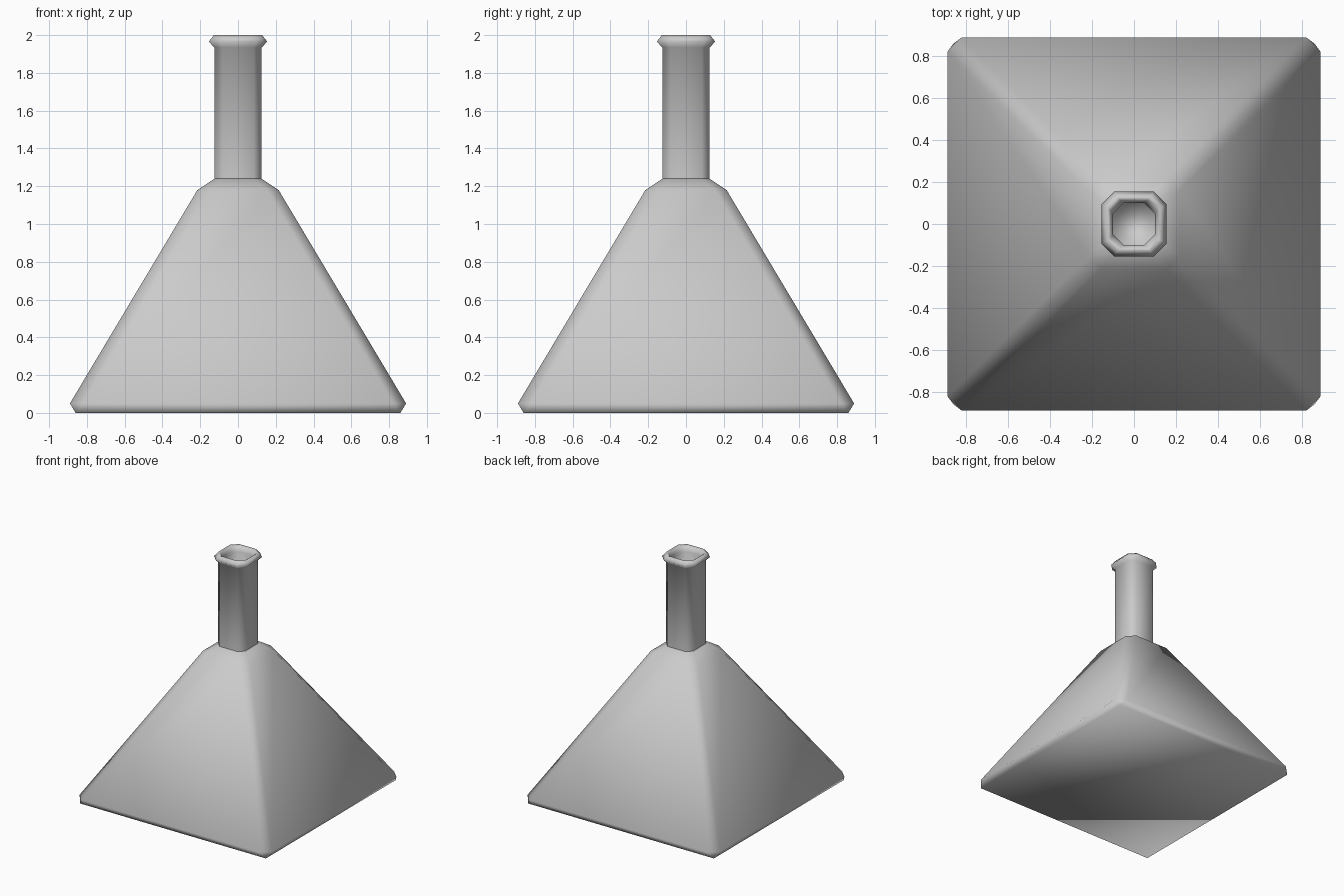
import bpy, bmesh

if "Cube" in bpy.data.objects:
    bpy.data.objects.remove(bpy.data.objects["Cube"])


def ring(half, flat, z):
    """Square section with cut corners; flat is the half length of each side."""
    h, f = half, flat
    return [(h, -f, z), (h, f, z), (f, h, z), (-f, h, z),
            (-h, f, z), (-h, -f, z), (-f, -h, z), (f, -h, z)]


def loft(name, sections, cap_start=True, cap_end=True):
    bm = bmesh.new()
    rings = [[bm.verts.new(p) for p in ring(*s)] for s in sections]
    for a, b in zip(rings, rings[1:]):
        for i in range(8):
            j = (i + 1) % 8
            bm.faces.new((a[i], a[j], b[j], b[i]))
    if cap_start:
        bm.faces.new(rings[0][::-1])
    if cap_end:
        bm.faces.new(rings[-1])
    # sharp-cornered sections collapse to four points here
    bmesh.ops.remove_doubles(bm, verts=bm.verts, dist=0.0005)
    bmesh.ops.recalc_face_normals(bm, faces=bm.faces)
    mesh = bpy.data.meshes.new(name)
    bm.to_mesh(mesh)
    bm.free()
    mesh.shade_smooth()
    obj = bpy.data.objects.new(name, mesh)
    bpy.context.collection.objects.link(obj)
    return obj


# Pyramid body with bevelled edges, square underside and sloping shoulder
loft("flask_body", [
    (0.86, 0.86, 0.0),
    (0.89, 0.82, 0.05),
    (0.215, 0.155, 1.18),
    (0.125, 0.083, 1.24),
])

# Hollow neck with a rolled lip
loft("flask_neck", [
    (0.125, 0.083, 1.235),
    (0.125, 0.083, 1.935),
    (0.155, 0.095, 1.965),
    (0.128, 0.078, 2.0),
    (0.113, 0.065, 1.99),
    (0.10, 0.05, 1.955),
    (0.10, 0.05, 1.25),
], cap_start=False)
